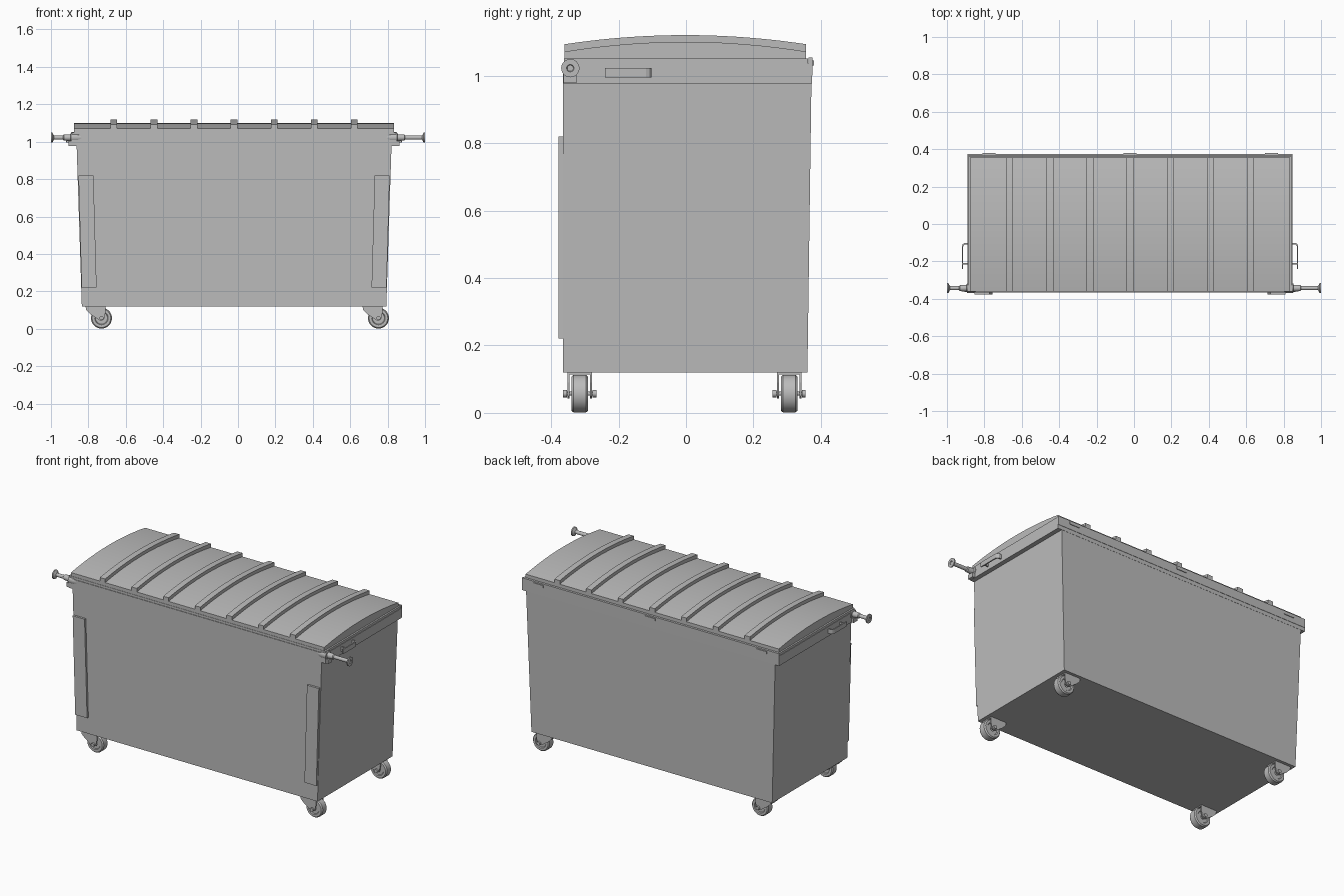
import bpy, bmesh, math
from mathutils import Vector

cube = bpy.data.objects.get("Cube")
if cube:
    bpy.data.objects.remove(cube, do_unlink=True)

CX = -0.021  # centre line of the bin

grey = bpy.data.materials.new("plain grey")
grey.use_nodes = True
grey.diffuse_color = (0.5, 0.5, 0.5, 1)
grey.node_tree.nodes["Principled BSDF"].inputs["Base Color"].default_value = (0.5, 0.5, 0.5, 1)


def finish(name, bm, smooth=False):
    bmesh.ops.recalc_face_normals(bm, faces=bm.faces)
    mesh = bpy.data.meshes.new(name)
    bm.to_mesh(mesh)
    bm.free()
    mesh.materials.append(grey)
    obj = bpy.data.objects.new(name, mesh)
    bpy.context.collection.objects.link(obj)
    if smooth:
        bpy.ops.object.select_all(action='DESELECT')
        obj.select_set(True)
        bpy.context.view_layer.objects.active = obj
        bpy.ops.object.shade_smooth_by_angle(angle=math.radians(35))
    return obj


def prism(name, outline, offset, smooth=False):
    """Extrude a planar outline by an offset vector."""
    bm = bmesh.new()
    face = bm.faces.new([bm.verts.new(p) for p in outline])
    out = bmesh.ops.extrude_face_region(bm, geom=[face])
    verts = [g for g in out["geom"] if isinstance(g, bmesh.types.BMVert)]
    bmesh.ops.translate(bm, verts=verts, vec=offset)
    return finish(name, bm, smooth)


def box(name, x0, x1, y0, y1, z0, z1):
    ring = [(x0, y0, z0), (x1, y0, z0), (x1, y1, z0), (x0, y1, z0)]
    return prism(name, ring, (0, 0, z1 - z0))


def lathe(name, profile, origin, axis, steps=32):
    """Spin (radius, distance) points round an axis through origin."""
    bm = bmesh.new()
    axis, origin = Vector(axis), Vector(origin)
    verts = [bm.verts.new(origin + axis * d + Vector((0, 0, r))) for r, d in profile]
    edges = [bm.edges.new(pair) for pair in zip(verts, verts[1:])]
    bmesh.ops.spin(bm, geom=verts + edges, cent=origin, axis=axis,
                   angle=math.tau, steps=steps)
    bmesh.ops.remove_doubles(bm, verts=bm.verts, dist=0.0002)
    return finish(name, bm, True)


# Tapered container
bm = bmesh.new()
rings = []
for half, back, z in ((0.814, 0.36, 0.12), (0.842, 0.372, 0.985)):
    rings.append([bm.verts.new((CX + sx * half, y, z)) for sx, y in
                  ((-1, -0.365), (1, -0.365), (1, back), (-1, back))])
bm.faces.new(rings[0])
bm.faces.new(rings[1])
for i in range(4):
    j = (i + 1) % 4
    bm.faces.new((rings[0][i], rings[0][j], rings[1][j], rings[1][i]))
finish("container", bm)

# Rim, back lip and lid base
box("rim", CX - 0.869, CX + 0.869, -0.365, 0.373, 0.977, 1.036)
box("back_lip", CX - 0.869, CX + 0.869, 0.363, 0.375, 1.0, 1.053)
box("lid_base", CX - 0.866, CX + 0.866, -0.362, 0.361, 1.034, 1.05)
for i, x in enumerate((-0.775, CX, 0.735)):
    box(f"back_clip_{i + 1}", x - 0.035, x + 0.035, 0.37, 0.379, 1.03, 1.045)


# Curved lid and its ribs
def arc(x, edge, rise, segments=20):
    points = []
    for i in range(segments + 1):
        t = -1 + 2 * i / segments
        points.append((x, 0.358 * t - 0.002, edge + rise * (1 - t * t)))
    return points


def arched(name, x0, x1, low, edge, rise):
    outline = arc(x0, edge, rise) + [(x0, 0.356, low), (x0, -0.36, low)]
    prism(name, outline, (x1 - x0, 0, 0), True)


arched("lid", CX - 0.856, CX + 0.856, 1.045, 1.071, 0.029)
for i in range(7):
    x = CX + 0.2143 * (i - 3)
    arched(f"lid_rib_{i + 1}", x - 0.018, x + 0.018, 1.06, 1.093, 0.027)

for s, side in ((1, "left"), (-1, "right")):
    # Slanted guard strip on the front
    strip = [(CX + s * x, -0.378, z) for x, z in
             ((0.815, 0.22), (0.735, 0.22), (0.752, 0.82), (0.832, 0.82))]
    prism(f"{side}_front_strip", strip, (0, 0.016, 0))

    # Lifting pin with flared head, and its support block
    reach = 1 - s * CX
    lathe(f"{side}_lifting_pin",
          [(0, 0.75), (0.012, 0.75), (0.026, 0.84), (0.026, 0.872), (0.018, 0.874),
           (0.016, 0.91), (0.011, 0.915), (0.011, reach - 0.016), (0.027, reach - 0.007),
           (0.027, reach), (0.011, reach), (0.009, reach - 0.004), (0, reach - 0.004)],
          (CX, -0.343, 1.022), (s, 0, 0))
    xs = sorted((CX + s * 0.8, CX + s * 0.885))
    box(f"{side}_pin_support", *xs, -0.363, -0.325, 0.978, 1.004)

    # Side grab handle: a bent flat bar with a second foot
    path = [(0.86, -0.102), (0.886, -0.102), (0.895, -0.108), (0.899, -0.118), (0.899, -0.24),
            (0.892, -0.24), (0.892, -0.12), (0.885, -0.109), (0.86, -0.109)]
    prism(f"{side}_handle", [(CX + s * x, y, 0.995) for x, y in path], (0, 0, 0.028))
    xs = sorted((CX + s * 0.86, CX + s * 0.895))
    box(f"{side}_handle_foot", *xs, -0.217, -0.209, 0.995, 1.023)

# Casters
for side, x in (("left", 0.751), ("right", -0.73)):
    for end, y in (("front", -0.315), ("back", 0.306)):
        name = f"{end}_{side}"
        lathe(f"{name}_wheel",
              [(0.012, -0.02), (0.032, -0.02), (0.036, -0.025), (0.05, -0.025),
               (0.056, -0.018), (0.056, 0.018), (0.05, 0.025), (0.036, 0.025),
               (0.032, 0.02), (0.012, 0.02)], (x, y, 0.057), (0, 1, 0))
        lathe(f"{name}_axle", [(0, -0.049), (0.011, -0.049), (0.011, -0.038), (0.006, -0.038),
                               (0.006, 0.038), (0.011, 0.038), (0.011, 0.049), (0, 0.049)],
              (x, y, 0.057), (0, 1, 0), 12)
        # Fork cheeks taper from the top plate to the axle
        cheek = [(-0.085, 0.122), (0.02, 0.122), (0.022, 0.09), (0.014, 0.05),
                 (0.0, 0.042), (-0.014, 0.047), (-0.06, 0.078), (-0.082, 0.1)]
        for k, dy in enumerate((-0.036, 0.03)):
            prism(f"{name}_fork_{k + 1}", [(x + dx, y + dy, z) for dx, z in cheek], (0, 0.006, 0))
        box(f"{name}_fork_top", x - 0.085, x + 0.02, y - 0.036, y + 0.036, 0.114, 0.122)
